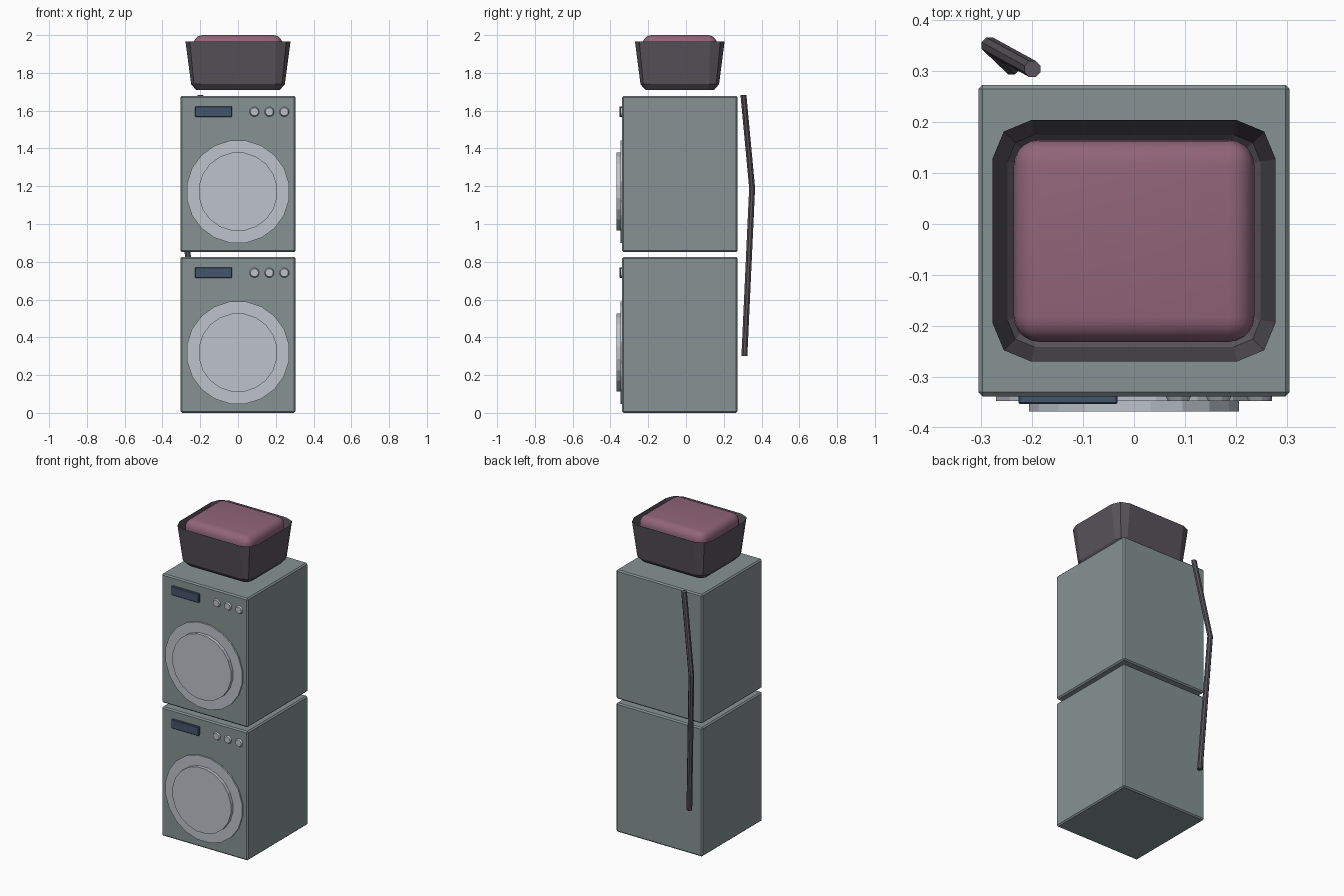
import bpy, bmesh, math
from mathutils import Matrix, Vector

if "Cube" in bpy.data.objects:
    bpy.data.objects.remove(bpy.data.objects["Cube"])


def material(name, rgb):
    m = bpy.data.materials.new(name)
    m.use_nodes = True
    m.diffuse_color = (*rgb, 1)
    m.node_tree.nodes["Principled BSDF"].inputs["Base Color"].default_value = (*rgb, 1)
    return m


BODY = material("grey green enamel", (0.24, 0.29, 0.29))
DOOR = material("light grey", (0.51, 0.55, 0.60))
PANEL = material("navy blue", (0.06, 0.09, 0.15))
DARK = material("charcoal", (0.10, 0.09, 0.105))
CLOTH = material("dusty pink", (0.28, 0.13, 0.19))


def finish(name, bm, mat):
    bmesh.ops.recalc_face_normals(bm, faces=bm.faces)
    me = bpy.data.meshes.new(name)
    bm.to_mesh(me)
    bm.free()
    me.materials.append(mat)
    ob = bpy.data.objects.new(name, me)
    bpy.context.collection.objects.link(ob)
    return ob


def box(name, lo, hi, mat, bevel=0.0, segments=1, poke=False):
    """Box between two corners, with bevelled edges and an optional poked top."""
    lo, hi = Vector(lo), Vector(hi)
    bm = bmesh.new()
    bmesh.ops.create_cube(bm, size=1, matrix=Matrix.Translation((lo + hi) / 2)
                          @ Matrix.Diagonal((*(hi - lo), 1)))
    if bevel:
        bmesh.ops.bevel(bm, geom=bm.edges[:], offset=bevel, segments=segments,
                        profile=0.5, affect='EDGES')
    if poke:
        top = max(bm.faces, key=lambda f: f.calc_center_median().z)
        bmesh.ops.poke(bm, faces=[top])
    return finish(name, bm, mat)


def disc(name, x, z, y_back, y_front, r_back, r_front, sides, mat):
    """Disc or tapered knob facing the front, with flat sides up and down."""
    bm = bmesh.new()
    place = (Matrix.Translation((x, (y_back + y_front) / 2, z))
             @ Matrix.Rotation(math.pi / 2, 4, 'X')
             @ Matrix.Rotation(math.pi / sides, 4, 'Z'))
    bmesh.ops.create_cone(bm, cap_ends=True, segments=sides, radius1=r_back,
                          radius2=r_front, depth=y_back - y_front, matrix=place)
    return finish(name, bm, mat)


def loft(name, rings, mat, cap_top=True):
    """Skin between rings of equal length, listed from bottom to top."""
    bm = bmesh.new()
    loops = [[bm.verts.new(p) for p in ring] for ring in rings]
    for a, b in zip(loops, loops[1:]):
        for i in range(len(a)):
            j = (i + 1) % len(a)
            bm.faces.new((a[i], a[j], b[j], b[i]))
    bm.faces.new(loops[0][::-1])
    if cap_top:
        bm.faces.new(loops[-1])
    return finish(name, bm, mat)


def rounded_rect(hx, hy, r, cy, z):
    """Rectangle whose corners are two-step arcs."""
    pts = []
    for k, (sx, sy) in enumerate(((1, 1), (-1, 1), (-1, -1), (1, -1))):
        for step in range(3):
            a = math.pi / 2 * (k + step / 2)
            pts.append((sx * (hx - r) + r * math.cos(a),
                        cy + sy * (hy - r) + r * math.sin(a), z))
    return pts


def circle(x, y, z, r, sides=8):
    return [(x + r * math.cos(math.tau * (i + 0.5) / sides),
             y + r * math.sin(math.tau * (i + 0.5) / sides), z) for i in range(sides)]


# Two stacked machines
FRONT = -0.338
for level, base in (("lower", 0.0), ("upper", 0.852)):
    box(level + "_cabinet", (-0.305, FRONT, base), (0.305, 0.273, base + 0.826), BODY, 0.008)
    door_z = base + 0.319
    disc(level + "_door_ring", 0, door_z, FRONT + 0.01, -0.347, 0.274, 0.274, 20, DOOR)
    disc(level + "_door_lid", 0, door_z, FRONT, -0.368, 0.209, 0.209, 20, DOOR)
    box(level + "_display", (-0.227, -0.353, base + 0.715), (-0.032, FRONT + 0.01, base + 0.771),
        PANEL, 0.003)
    for i in range(3):
        disc(f"{level}_knob_{i + 1}", 0.087 + 0.079 * i, base + 0.742,
             FRONT + 0.002, -0.347, 0.027, 0.021, 12, DOOR)

# Laundry basket: open thin shell with a narrower foot
CY = -0.033
loft("basket", [rounded_rect(0.222, 0.182, 0.035, CY, 1.71),
                rounded_rect(0.248, 0.208, 0.052, CY, 1.74),
                rounded_rect(0.278, 0.237, 0.077, CY, 1.965)], DARK, cap_top=False)

# Folded laundry cushion inside the basket
laundry = box("laundry", (-0.236, CY - 0.198, 1.73), (0.236, CY + 0.198, 2.0),
              CLOTH, 0.05, 5, poke=True)
for p in laundry.data.polygons:
    p.use_smooth = True

# Drain hose behind the machines
loft("hose", [circle(-0.24, 0.309, 0.30, 0.017),
              circle(-0.283, 0.35, 1.19, 0.017),
              circle(-0.199, 0.304, 1.684, 0.017)], DARK)
